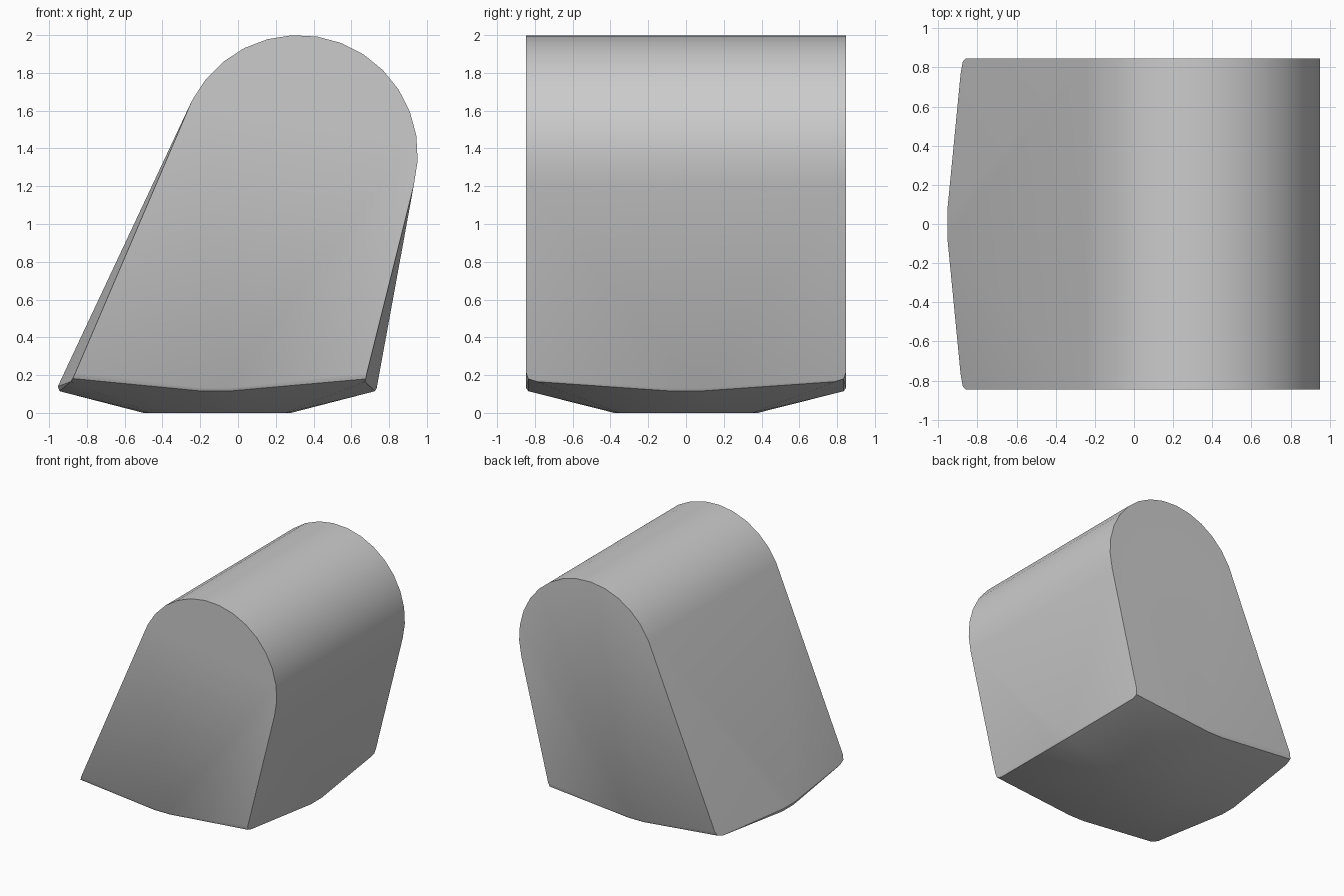
import bpy, bmesh
from math import sin, cos, radians, tau

if "Cube" in bpy.data.objects:
    bpy.data.objects.remove(bpy.data.objects["Cube"])

grey = bpy.data.materials.new("neutral grey")
grey.use_nodes = True
colour = (0.6, 0.6, 0.6, 1)
grey.diffuse_color = colour
grey.node_tree.nodes["Principled BSDF"].inputs["Base Color"].default_value = colour

HALF = 0.847   # half depth
points = []

for side in (-1, 1):
    # Rounded top, swept from the right flank to the left flank
    for i in range(16):
        a = radians(-15 + 12 * i)
        points.append((0.32 + 0.632 * cos(a), side * HALF, 1.368 + 0.632 * sin(a)))
    # Softened lower corners
    for x, y, z in ((-0.86, HALF, 0.215), (-0.875, 0.83, 0.182), (-0.886, 0.77, 0.165),
                    (0.683, HALF, 0.215), (0.676, 0.835, 0.18), (0.672, 0.79, 0.165)):
        points.append((x, side * y, z))
    # Lowest middle of the front and back edges
    for x in (-0.19, -0.05):
        points += [(x, side * HALF, 0.132), (x, side * 0.835, 0.115)]
    # Bulging middle of the left and right edges
    for x, z in ((-0.954, 0.14), (-0.945, 0.115), (0.734, 0.13), (0.725, 0.115)):
        points.append((x, side * 0.07, z))

# Flat patch underneath
for i in range(16):
    a = tau * i / 16
    points.append((-0.11 + 0.39 * cos(a), 0.38 * sin(a), 0))

# Wrap all the outlines in one convex skin
bm = bmesh.new()
for p in points:
    bm.verts.new(p)
hull = bmesh.ops.convex_hull(bm, input=bm.verts)
loose = {g for g in hull["geom_interior"] + hull["geom_unused"]
         if isinstance(g, bmesh.types.BMVert)}
bmesh.ops.delete(bm, geom=list(loose), context="VERTS")
bmesh.ops.dissolve_limit(bm, angle_limit=radians(0.5), verts=bm.verts, edges=bm.edges)
bmesh.ops.recalc_face_normals(bm, faces=bm.faces)

mesh = bpy.data.meshes.new("leaning_block")
bm.to_mesh(mesh)
bm.free()
mesh.materials.append(grey)
block = bpy.data.objects.new("leaning_block", mesh)
bpy.context.collection.objects.link(block)
bpy.context.view_layer.objects.active = block
block.select_set(True)
bpy.ops.object.shade_smooth_by_angle(angle=radians(30))
